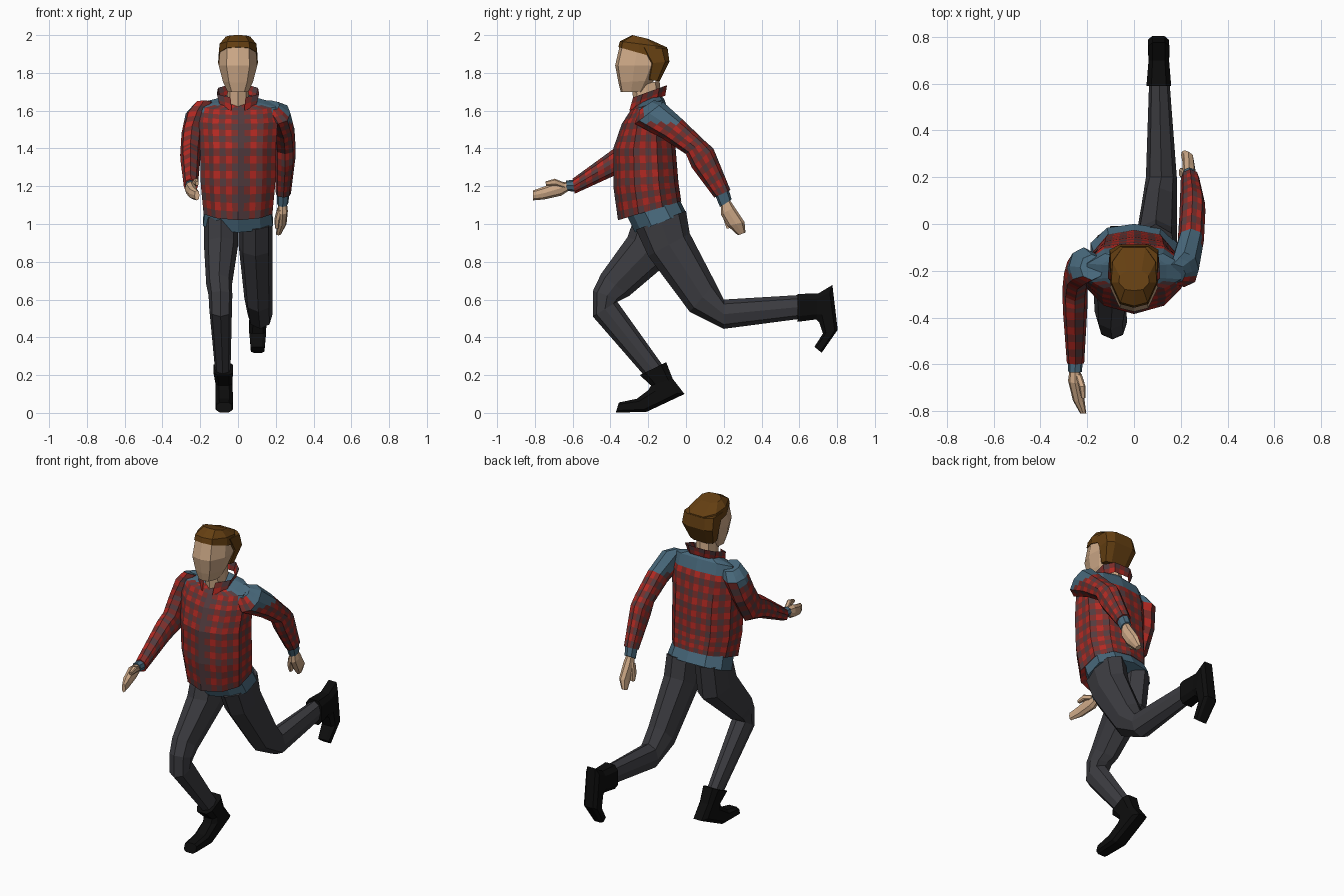
import bpy, bmesh
from mathutils import Vector


def material(name, r, g, b):
    m = bpy.data.materials.new(name)
    m.diffuse_color = (r, g, b, 1)
    return m


RED = material("bright_red", 0.46, 0.022, 0.016)
MAROON = material("plaid_maroon", 0.20, 0.028, 0.024)
GREY = material("plaid_grey", 0.085, 0.045, 0.05)
BLUE = material("slate_blue", 0.065, 0.14, 0.20)
CHARCOAL = material("charcoal", 0.045, 0.045, 0.052)
BLACK = material("boot_black", 0.004, 0.004, 0.004)
BROWN = material("hair_brown", 0.13, 0.05, 0.006)
SKIN = material("skin", 0.62, 0.40, 0.245)
SHIRT = [RED, MAROON, GREY, BLUE]

# half cross-sections: (front-to-back, sideways), mirrored in x
ROUND = [(-1, 0), (-.7, .75), (0, 1), (.7, .75), (1, 0)]
CHEST = [(-1, 0), (-.78, .65), (-.35, 1), (.4, 1), (.88, .62), (1, 0)]
SKULL = [(-1, 0), (-.88, .6), (-.2, 1), (.5, .95), (1, .5)]
BOXY = [(-1, .6), (-.6, 1), (.6, 1), (1, .6)]
OPEN = [(-1, .35), (-.45, 1), (.55, .95), (1, .5)]


def full(half):
    return half + [(u, -v) for u, v in reversed(half) if v]


def steps(length):
    return max(1, round(length / 0.036))


def loft(name, rings, half, mats, rule=None, plaid=False, closed=True):
    """Each ring is (y, z) of one edge, (y, z) of the opposite edge, x centre, x half-width."""
    prof = full(half)
    if not closed:                      # start and end at the front gap
        prof = half + [(u, -v) for u, v in reversed(half)]
    grid = []
    for ya, za, yb, zb, xc, rx in rings:
        a, b = Vector((xc, ya, za)), Vector((xc, yb, zb))
        grid.append([(a + b) / 2 + (b - a) / 2 * u + Vector((rx * v, 0, 0)) for u, v in prof])
    n = len(prof)
    if plaid:                           # subdivide into woven cells
        fine = []
        cols = [max(steps((g[(j + 1) % n] - g[j]).length) for g in grid) for j in range(n)]
        for g in grid:
            row = []
            for j in range(n if closed else n - 1):
                row += [g[j].lerp(g[(j + 1) % n], k / cols[j]) for k in range(cols[j])]
            fine.append(row if closed else row + [g[-1]])
        grid = []
        for r, s in zip(fine, fine[1:]):
            k = steps(sum((q - p).length for p, q in zip(r, s)) / len(r))
            grid += [[p.lerp(q, i / k) for p, q in zip(r, s)] for i in range(k)]
        grid.append(fine[-1])
        n = len(grid[0])
    bm = bmesh.new()
    vs = [[bm.verts.new(p) for p in g] for g in grid]
    for i in range(len(vs) - 1):
        for j in range(n if closed else n - 1):
            k = (j + 1) % n
            f = bm.faces.new((vs[i][j], vs[i][k], vs[i + 1][k], vs[i + 1][j]))
            f.material_index = i % 2 + j % 2 if plaid else 0
    if closed:
        bm.faces.new(vs[0])
        bm.faces.new(vs[-1])
    bmesh.ops.recalc_face_normals(bm, faces=bm.faces)
    bm.normal_update()
    if rule:
        for f in bm.faces:
            m = rule(f.calc_center_median(), f.normal)
            if m is not None:
                f.material_index = m
    me = bpy.data.meshes.new(name)
    bm.to_mesh(me)
    bm.free()
    for m in mats:
        me.materials.append(m)
    ob = bpy.data.objects.new(name, me)
    bpy.context.collection.objects.link(ob)
    return ob


# shirt body with blue yoke and front placket
def body_rule(c, n):
    if c.z > 1.585 and c.y > -0.25 and (n.z > 0.25 or n.y > 0.3):
        return 3
    if 0 < c.x < 0.022 and n.y < -0.4:
        return 2


loft("shirt_body", [
    (-.33, 1.04, -.05, 1.12, 0, .165), (-.36, 1.02, -.025, 1.12, 0, .182),
    (-.385, 1.2, -.04, 1.22, 0, .197), (-.385, 1.4, -.055, 1.4, 0, .20),
    (-.34, 1.53, -.08, 1.56, 0, .21), (-.295, 1.6, -.115, 1.66, 0, .2),
    (-.27, 1.63, -.14, 1.69, 0, .08)], CHEST, SHIRT, body_rule, True)
loft("shirt_tail", [(-.315, 1.05, -.04, 1.14, 0, .172), (-.27, .955, 0, 1.06, 0, .186)],
     CHEST, [BLUE])
loft("collar", [(-.3, 1.6, -.11, 1.68, 0, .095), (-.28, 1.67, -.1, 1.735, 0, .112)],
     OPEN, SHIRT, None, True, False)


# sleeves with blue shoulder patch
def sleeve_rule(c, n):
    if c.z > 1.54 and c.y > -0.22 and n.z > -0.1:
        return 3


loft("back_sleeve", [
    (-.255, 1.6, -.17, 1.655, .17, .05), (-.27, 1.53, -.12, 1.645, .215, .062),
    (-.12, 1.45, -.02, 1.555, .243, .056), (0, 1.37, .1, 1.44, .25, .055),
    (.03, 1.3, .145, 1.4, .25, .054), (.15, 1.14, .235, 1.18, .24, .04)],
    ROUND, SHIRT, sleeve_rule, True)
loft("front_sleeve", [
    (-.13, 1.62, -.24, 1.655, -.18, .05), (-.1, 1.57, -.26, 1.6, -.215, .062),
    (-.14, 1.44, -.28, 1.52, -.243, .056), (-.22, 1.3, -.33, 1.43, -.252, .054),
    (-.36, 1.265, -.38, 1.4, -.252, .052), (-.59, 1.16, -.6, 1.24, -.25, .037)],
    ROUND, SHIRT, sleeve_rule, True)

# cuffs
loft("back_cuff", [(.155, 1.15, .225, 1.185, .24, .034), (.18, 1.09, .242, 1.13, .236, .03)],
     ROUND, [BLUE])
loft("front_cuff", [(-.575, 1.17, -.585, 1.235, -.25, .032), (-.63, 1.175, -.635, 1.23, -.252, .029)],
     ROUND, [BLUE])

# hands and thumbs
loft("back_hand", [
    (.185, 1.1, .23, 1.13, .236, .022), (.185, 1.05, .257, 1.09, .236, .028),
    (.22, .99, .31, 1.01, .232, .025), (.275, .94, .315, .955, .215, .014)], ROUND, [SKIN])
loft("back_thumb", [(.19, 1.07, .225, 1.09, .222, .014), (.2, 1.02, .24, 1.03, .207, .014),
                    (.215, .975, .24, .98, .205, .009)], BOXY, [SKIN])
loft("front_hand", [
    (-.615, 1.18, -.62, 1.222, -.253, .022), (-.66, 1.15, -.68, 1.225, -.252, .03),
    (-.75, 1.13, -.76, 1.195, -.236, .025), (-.81, 1.125, -.81, 1.178, -.217, .013)],
    ROUND, [SKIN])
loft("front_thumb", [(-.64, 1.19, -.645, 1.22, -.238, .014), (-.69, 1.205, -.695, 1.24, -.222, .014),
                     (-.74, 1.205, -.745, 1.225, -.217, .009)], BOXY, [SKIN])

# trouser legs
loft("back_leg", [
    (-.265, .97, 0, 1.07, .093, .09), (-.2, .83, .02, .95, .093, .09),
    (.02, .535, .155, .69, .108, .075), (.2, .445, .2, .6, .117, .066),
    (.62, .5, .62, .625, .108, .043)], ROUND, [CHARCOAL])
loft("front_leg", [
    (-.275, 1.03, -.01, 1.05, -.09, .088), (-.31, .93, -.04, .84, -.09, .09),
    (-.45, .735, -.3, .62, -.1, .068), (-.493, .645, -.34, .6, -.093, .063),
    (-.493, .51, -.365, .59, -.092, .06), (-.21, .185, -.115, .24, -.08, .04)],
    ROUND, [CHARCOAL])

# boots
loft("front_boot", [
    (-.245, .2, -.105, .268, -.078, .052), (-.185, .145, -.07, .18, -.075, .044),
    (-.2, .12, -.008, .1, -.073, .045), (-.26, .075, -.21, .005, -.073, .047),
    (-.355, .055, -.372, .002, -.073, .04)], BOXY, [BLACK])
loft("back_boot", [
    (.59, .482, .59, .63, .106, .053), (.69, .495, .7, .632, .106, .044),
    (.705, .48, .775, .677, .106, .045), (.725, .42, .803, .44, .104, .045),
    (.68, .35, .718, .318, .104, .036)], BOXY, [BLACK])

# neck and head
loft("neck", [(-.275, 1.59, -.13, 1.64, 0, .06), (-.285, 1.72, -.14, 1.76, 0, .055)],
     ROUND, [SKIN])
loft("head", [
    (-.345, 1.698, -.21, 1.7, 0, .055), (-.358, 1.75, -.17, 1.76, 0, .08),
    (-.375, 1.84, -.12, 1.84, 0, .102), (-.352, 1.94, -.11, 1.92, 0, .094),
    (-.33, 1.965, -.15, 1.95, 0, .07)], SKULL, [SKIN])

# hair: cap over the top, and the back of the head
loft("hair_top", [
    (-.285, 2.0, -.2, 1.98, 0, .065), (-.35, 1.967, -.1, 1.935, 0, .097),
    (-.358, 1.937, -.088, 1.86, 0, .102)], SKULL, [BROWN])
loft("hair_back", [
    (-.25, 1.935, -.097, 1.93, 0, .1), (-.2, 1.85, -.088, 1.86, 0, .105),
    (-.205, 1.765, -.14, 1.755, 0, .078)], BOXY, [BROWN])
